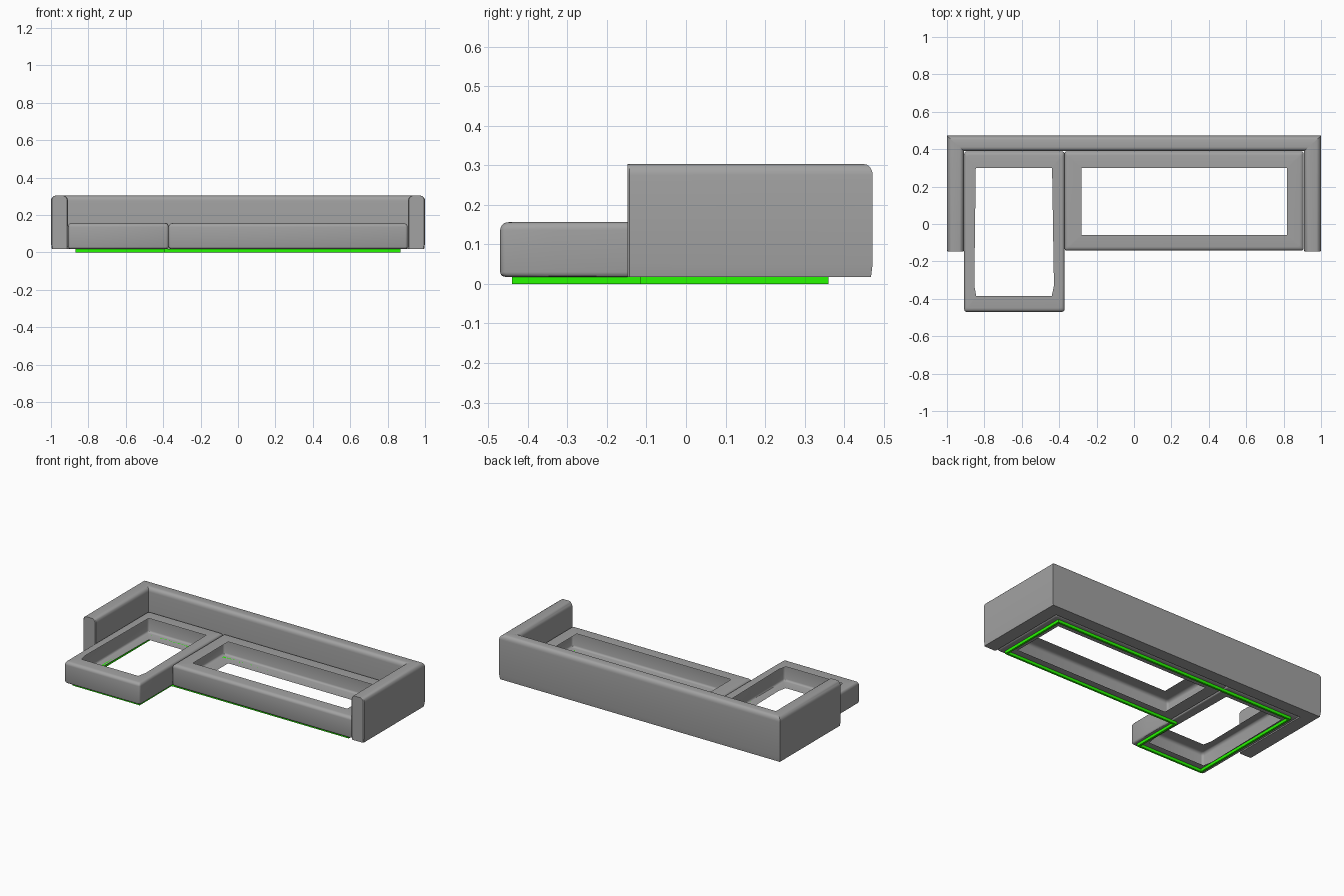
import bpy, bmesh, math

if "Cube" in bpy.data.objects:
    bpy.data.objects.remove(bpy.data.objects["Cube"])


def material(name, colour):
    mat = bpy.data.materials.new(name)
    mat.diffuse_color = (*colour, 1)
    mat.use_nodes = True
    mat.node_tree.nodes["Principled BSDF"].inputs["Base Color"].default_value = mat.diffuse_color
    return mat


grey = material("grey_fabric", (0.36, 0.36, 0.36))
green = material("green_base", (0.02, 0.95, 0.0))


def loft(name, outer, inner, profile, mat, closed=True, wrap=True, cap=False):
    """Sweep a (s, z) profile along paired outer/inner paths with mitred corners."""
    bm = bmesh.new()
    rings = []
    for (ox, oy), (ix, iy) in zip(outer, inner):
        rings.append([bm.verts.new((ox + (ix - ox) * s, oy + (iy - oy) * s, z))
                      for s, z in profile])
    n, m = len(rings), len(profile)
    for i in range(n if closed else n - 1):
        a, b = rings[i], rings[(i + 1) % n]
        for j in range(m if wrap else m - 1):
            k = (j + 1) % m
            bm.faces.new((a[j], a[k], b[k], b[j]))
    if cap:
        bm.faces.new(rings[0])
    bmesh.ops.remove_doubles(bm, verts=bm.verts, dist=1e-5)
    bmesh.ops.recalc_face_normals(bm, faces=bm.faces)
    me = bpy.data.meshes.new(name)
    bm.to_mesh(me)
    bm.free()
    me.materials.append(mat)
    ob = bpy.data.objects.new(name, me)
    bpy.context.collection.objects.link(ob)
    bpy.ops.object.select_all(action='DESELECT')
    ob.select_set(True)
    bpy.context.view_layer.objects.active = ob
    bpy.ops.object.shade_smooth_by_angle(angle=math.radians(32))
    return ob


def arc(cx, cy, rx, ry, a0, a1, n=5):
    angles = [math.radians(a0 + (a1 - a0) * i / n) for i in range(n + 1)]
    return [(cx + rx * math.cos(a), cy + ry * math.sin(a)) for a in angles]


def rounded_rect(x0, x1, y0, y1, r):
    """Four corner arcs, counter-clockwise from the front left."""
    return [arc(x0 + r, y0 + r, r, r, 180, 270, 3), arc(x1 - r, y0 + r, r, r, 270, 360, 3),
            arc(x1 - r, y1 - r, r, r, 0, 90, 3), arc(x0 + r, y1 - r, r, r, 90, 180, 3)]


def repeat(p):
    return [p] * 4


# Back and arms: rounded bars mitred at the back corners
Z0, Z1 = 0.018, 0.303
back_profile = ([(0.05, Z0), (0.0, 0.05)]
                + arc(0.27, Z1 - 0.028, 0.27, 0.028, 180, 90)
                + arc(0.73, Z1 - 0.028, 0.27, 0.028, 90, 0)
                + [(1.0, 0.05), (0.98, Z0)])
for name, s in (("right_arm", 1), ("left_arm", -1)):
    loft(name, [(s * 0.995, -0.148), (s, -0.143), (s, 0.472)],
         [(s * 0.914, -0.148), (s * 0.909, -0.143), (s * 0.909, 0.39)],
         back_profile, grey, closed=False, cap=True)
loft("backrest", [(1, 0.472), (-1, 0.472)], [(0.909, 0.39), (-0.909, 0.39)],
     back_profile, grey, closed=False)

# Seat frames: hollow shells, open towards the middle
S0, S1 = 0.018, 0.156
seat_profile = ([(1.0, S0)] + arc(0.15, S0 + 0.012, 0.15, 0.012, 270, 180, 3)
                + arc(0.25, S1 - 0.02, 0.25, 0.02, 180, 90) + [(1.0, S1)])

# Right seat frame
c = rounded_rect(-0.371, 0.907, -0.142, 0.388, 0.012)
loft("seat_frame", sum(c, []),
     repeat((-0.28, -0.058)) + repeat((0.818, -0.058))
     + repeat((0.818, 0.3)) + repeat((-0.28, 0.3)), seat_profile, grey, wrap=False)

# Chaise frame, whose opening narrows slightly at the front
c = rounded_rect(-0.908, -0.371, -0.47, 0.388, 0.014)
loft("chaise_frame",
     c[0] + c[1] + [(-0.371, -0.33)] + c[2] + c[3] + [(-0.908, -0.33)],
     repeat((-0.843, -0.386)) + repeat((-0.44, -0.386)) + [(-0.428, -0.33)]
     + repeat((-0.438, 0.3)) + repeat((-0.846, 0.3)) + [(-0.854, -0.33)],
     seat_profile, grey, wrap=False)

# Green base strip following the L-shaped footprint
w = 0.013
outer = [(-0.87, -0.44), (-0.392, -0.44), (-0.392, -0.115),
         (0.868, -0.115), (0.868, 0.361), (-0.87, 0.361)]
signs = [(1, 1), (-1, 1), (-1, 1), (-1, 1), (-1, -1), (1, -1)]
inner = [(x + sx * w, y + sy * w) for (x, y), (sx, sy) in zip(outer, signs)]
loft("base_strip", outer, inner, [(0, 0), (0, S0), (1, S0), (1, 0)], green)
